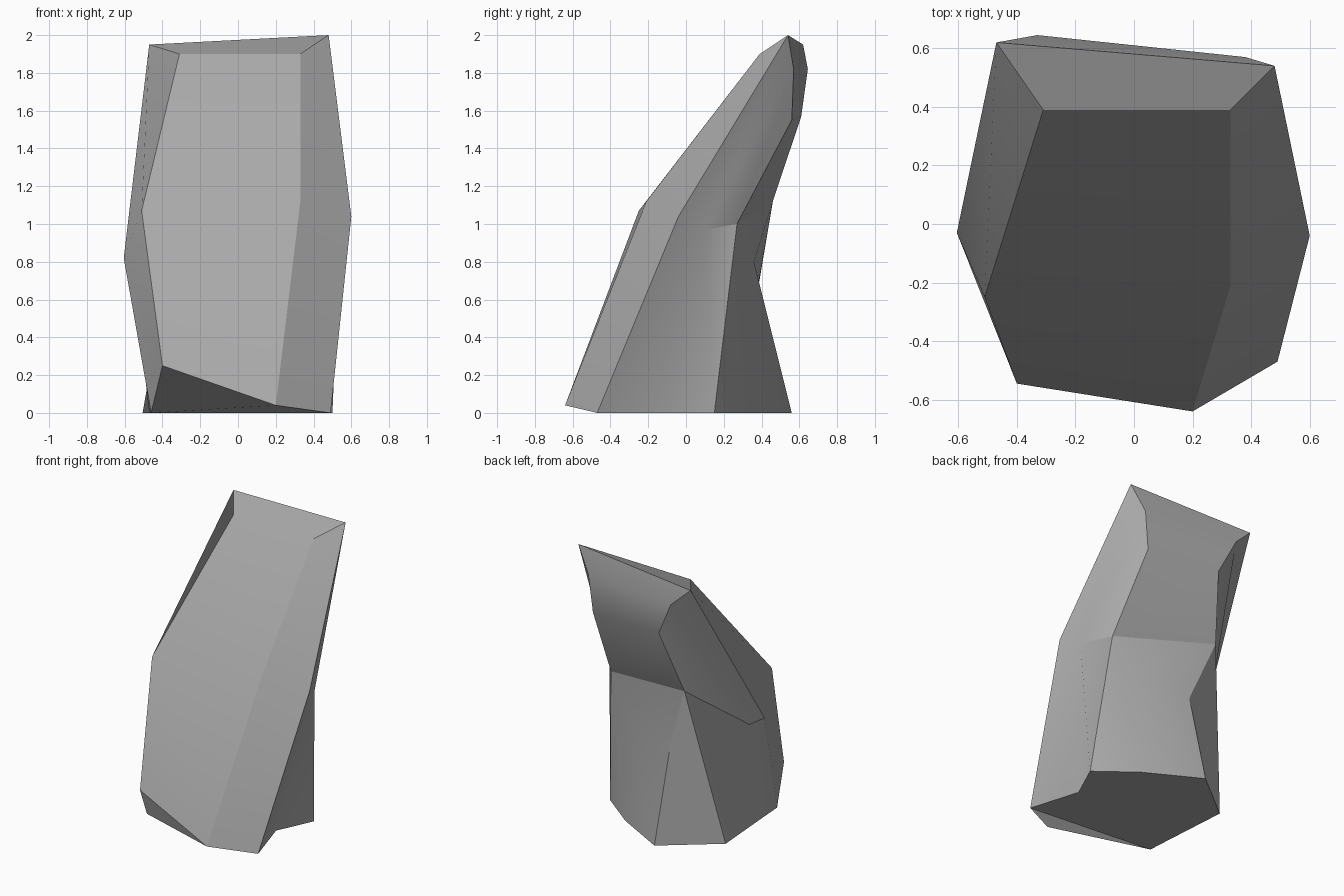
import bpy
import bmesh
import math

cube = bpy.data.objects.get("Cube")
if cube:
    bpy.data.objects.remove(cube, do_unlink=True)

# Upright ribs of the boulder, in order around it, each from the ground to the crown
ribs = {
    "front_left": [(-.4, -.545, .25), (-.51, -.25, 1.07), (-.31, .39, 1.9)],
    "front_right": [(.2, -.64, .04), (.33, -.21, 1.12), (.33, .39, 1.9)],
    "right_edge": [(.49, -.47, 0), (.6, -.04, 1.04), (.48, .54, 2)],
    "right_middle": [(.38, -.11, 0), (.54, .1, .97), (.38, .57, 1.82)],
    "right_back": [(.5, .15, 0), (.41, .27, 1), (.35, .56, 1.55)],
    "back_right": [(.235, .355, 0), (.235, .36, .8)],
    "back_left": [(-.14, .56, 0), (-.15, .385, .69)],
    "left_back": [(-.505, .27, 0), (-.31, .46, 1.12), (-.21, .61, 1.57)],
    "left_middle": [(-.47, -.22, 0), (-.56, .075, .8), (-.33, .645, 1.82)],
    "left_edge": [(-.46, -.38, 0), (-.605, -.03, .82), (-.47, .62, 1.95)],
}

bm = bmesh.new()
rib_verts = {name: [bm.verts.new(p) for p in points] for name, points in ribs.items()}
columns = list(rib_verts.values())

# Sides: bridge each rib to its neighbour
for this, following in zip(columns, columns[1:] + columns[:1]):
    steps = min(len(this), len(following)) - 1
    for i in range(steps):
        bm.faces.new((following[i], following[i + 1], this[i + 1], this[i]))

# Crown and back: bands stepping down between opposite ribs
pairs = [
    ("front_left", "front_right"),
    ("left_edge", "right_edge"),
    ("left_middle", "right_middle"),
    ("left_back", "right_back"),
]
bands = [(rib_verts[a][-1], rib_verts[b][-1]) for a, b in pairs]
bands.append((rib_verts["left_back"][1], rib_verts["right_back"][1]))
bands.append((rib_verts["back_left"][1], rib_verts["back_right"][1]))
for upper, lower in zip(bands, bands[1:]):
    bm.faces.new((upper[0], upper[1], lower[1], lower[0]))

# Chipped front toe and flat underside
feet = [column[0] for column in columns]
bm.faces.new((feet[1], feet[2], feet[-1], feet[0]))
bm.faces.new(feet[2:])
bmesh.ops.recalc_face_normals(bm, faces=bm.faces[:])

mesh = bpy.data.meshes.new("boulder")
bm.to_mesh(mesh)
bm.free()
boulder = bpy.data.objects.new("boulder", mesh)
bpy.context.collection.objects.link(boulder)

# Soften the shallow creases, keep the strong ones crisp
mesh.shade_smooth()
mesh.set_sharp_from_angle(angle=math.radians(25))

# Plain stone colour
stone = bpy.data.materials.new("stone_grey")
stone.use_nodes = True
colour = (.4, .4, .4, 1)
stone.diffuse_color = colour
stone.node_tree.nodes["Principled BSDF"].inputs["Base Color"].default_value = colour
mesh.materials.append(stone)
